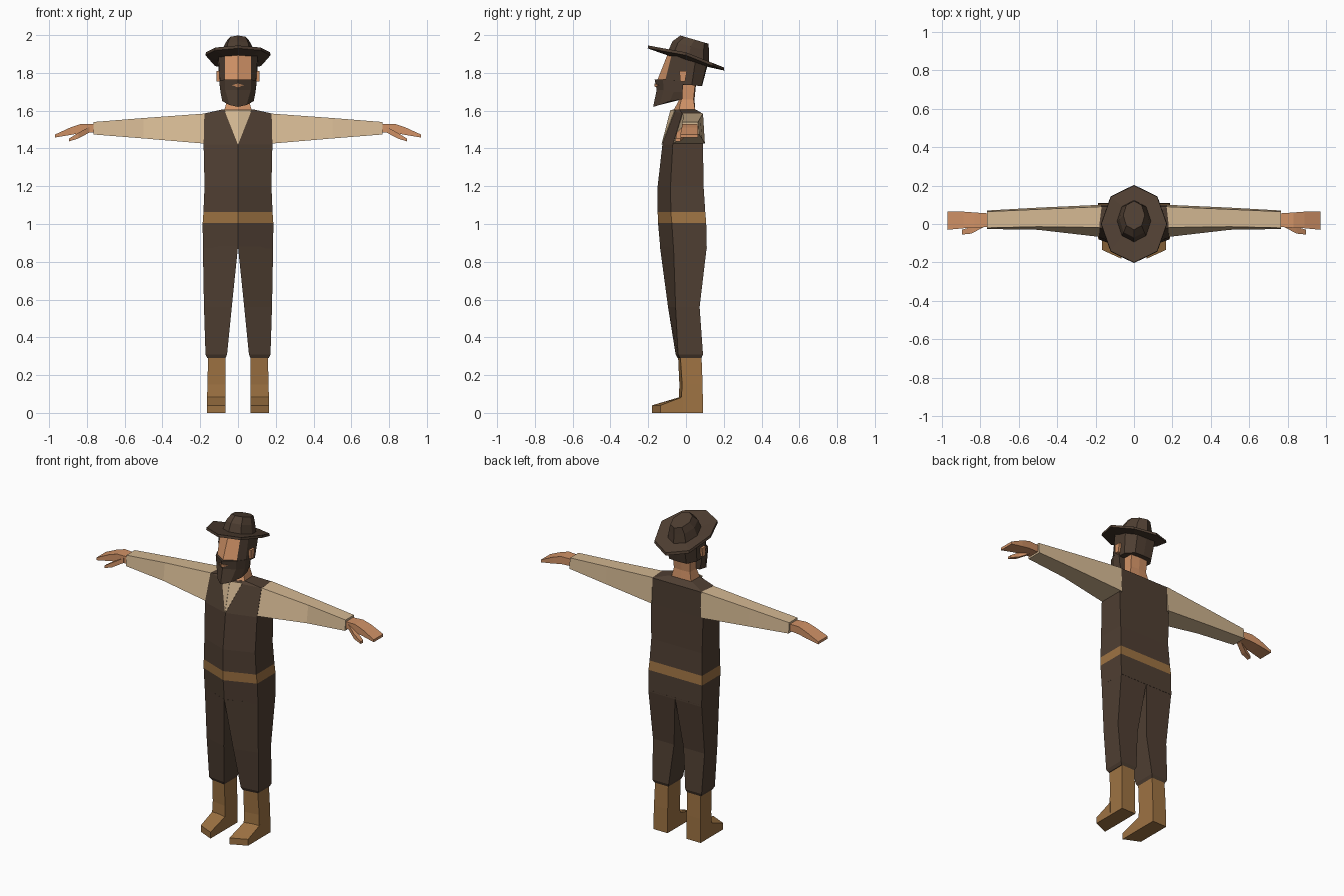
import bpy, bmesh, math

if "Cube" in bpy.data.objects:
    bpy.data.objects.remove(bpy.data.objects["Cube"])


def material(name, rgb):
    m = bpy.data.materials.new(name)
    m.diffuse_color = (*rgb, 1)
    m.use_nodes = True
    m.node_tree.nodes["Principled BSDF"].inputs["Base Color"].default_value = m.diffuse_color
    return m


BROWN = material("dark brown cloth", (0.078, 0.049, 0.032))
LEATHER = material("tan leather", (0.34, 0.17, 0.055))
LINEN = material("cream linen", (0.66, 0.48, 0.29))
SKIN = material("skin", (0.64, 0.29, 0.135))


def finish(name, bm, mats, mirror):
    bmesh.ops.recalc_face_normals(bm, faces=bm.faces)
    me = bpy.data.meshes.new(name)
    bm.to_mesh(me)
    bm.free()
    for m in mats:
        me.materials.append(m)
    ob = bpy.data.objects.new(name, me)
    bpy.context.collection.objects.link(ob)
    if mirror:
        mod = ob.modifiers.new("mirror", 'MIRROR')
        mod.use_mirror_merge = False
    return ob


def loft(name, rings, mats, rule=None, mirror=False):
    """Skin a stack of equal-count rings, capped at both ends."""
    bm = bmesh.new()
    vs = [[bm.verts.new(p) for p in r] for r in rings]
    n = len(rings[0])
    for i in range(len(vs) - 1):
        for j in range(n):
            k = (j + 1) % n
            f = bm.faces.new((vs[i][j], vs[i][k], vs[i + 1][k], vs[i + 1][j]))
            if rule:
                f.material_index = rule(i, j, n)
    bm.faces.new(vs[0])
    bm.faces.new(vs[-1])
    return finish(name, bm, mats, mirror)


def plate(name, tris, mat):
    bm = bmesh.new()
    for t in tris:
        bm.faces.new([bm.verts.new(p) for p in t])
    ob = finish(name, bm, [mat], False)
    mod = ob.modifiers.new("thickness", 'SOLIDIFY')
    mod.thickness, mod.offset = 0.004, 0
    return ob


def sym(half):
    """Close a half ring (first and last points on x = 0) by reflection."""
    return half + [(-x, y, z) for x, y, z in half[-2:0:-1]]


def box_x(x, z0, z1, front_low, front_top, back_low, back_top):
    return [(x, front_low, z0), (x, back_low, z0), (x, back_top, z1), (x, front_top, z1)]


def quad_z(z, x0, x1, inner_front, outer_front, back):
    return [(x0, inner_front, z), (x1, outer_front, z), (x1, back, z), (x0, back, z)]


# Torso with front ridge and belt band
levels = [(0.87, .186, -.136, -.066, .11), (1.005, .187, -.148, -.075, .107),
          (1.063, .183, -.15, -.08, .102), (1.2, .177, -.15, -.082, .093),
          (1.42, .182, -.125, -.07, .09)]
rings = [sym([(0, f, z), (w, c, z), (w, b, z), (0, b, z)]) for z, w, f, c, b in levels]
rings.append(sym([(0, -.078, 1.6), (.178, -.02, 1.585), (.178, .09, 1.583), (0, .09, 1.583)]))
rings.append(sym([(0, -.07, 1.607), (.08, -.035, 1.607), (.08, .05, 1.607), (0, .05, 1.607)]))
loft("vest_and_belt", rings, [BROWN, LEATHER], lambda i, j, n: 1 if i == 1 else 0)

# Shirt front showing in the vest opening
plate("shirt_front", [[(0, -.128, 1.42), (s * .072, -.058, 1.603), (0, -.081, 1.603)]
                      for s in (1, -1)], LINEN)

# Trouser legs with tucked hems
loft("trouser_leg", [quad_z(.88, 0, .186, -.138, -.066, .11),
                     quad_z(.56, .033, .18, -.095, -.055, .072),
                     quad_z(.31, .058, .172, -.055, -.042, .09),
                     quad_z(.29, .066, .162, -.045, -.032, .082)],
     [BROWN], mirror=True)

# Boots
loft("boot_shaft", [quad_z(0, .066, .165, -.04, -.03, .09),
                    quad_z(.15, .066, .162, -.035, -.02, .088),
                    quad_z(.3, .066, .158, -.042, -.03, .082)],
     [LEATHER], mirror=True)


def foot_ring(yi, yo, h):
    return [(.066, yi, 0), (.165, yo, 0), (.165, yo, h), (.066, yi, h)]


loft("boot_foot", [foot_ring(-.02, -.015, .09), foot_ring(-.045, -.03, .08),
                   foot_ring(-.18, -.135, .04)], [LEATHER], mirror=True)

# Sleeves
loft("sleeve", [box_x(.17, 1.425, 1.585, -.068, -.018, .1, .09),
                box_x(.5, 1.453, 1.561, -.03, -.014, .085, .076),
                box_x(.765, 1.474, 1.54, -.026, -.02, .07, .064)],
     [LINEN], mirror=True)

# Hands
loft("hand", [box_x(.755, 1.485, 1.528, -.015, -.015, .055, .055),
              box_x(.83, 1.482, 1.53, -.02, -.02, .06, .06),
              box_x(.885, 1.472, 1.512, -.022, -.022, .064, .064),
              box_x(.968, 1.458, 1.474, -.03, -.03, .064, .064)],
     [SKIN], mirror=True)
loft("thumb", [box_x(.785, 1.485, 1.515, -.018, -.018, .015, .015),
               box_x(.845, 1.453, 1.483, -.05, -.05, -.015, -.015),
               box_x(.895, 1.437, 1.452, -.055, -.055, -.03, -.03)],
     [SKIN], mirror=True)

# Neck
loft("neck", [sym([(0, -.072, 1.59), (.076, -.04, 1.59), (.072, .05, 1.59), (0, .05, 1.59)]),
              sym([(0, -.035, 1.66), (.056, -.025, 1.66), (.056, .04, 1.66), (0, .045, 1.66)]),
              sym([(0, -.03, 1.76), (.06, -.025, 1.76), (.06, .05, 1.76), (0, .055, 1.76)])],
     [SKIN])


# Head: skin on the front segments, hair on sides and back
def tilt(y):
    return 1.877 - .29 * y


low = [(0, -.16, 1.74), (.068, -.115, 1.74), (.094, -.06, 1.74),
       (.097, .03, 1.735), (.06, .082, 1.73), (0, .085, 1.73)]
top = [(x, y, tilt(y)) for x, y in
       [(0, -.095), (.07, -.075), (.104, -.045), (.106, .05), (.065, .11), (0, .115)]]
loft("head_and_hair", [sym(low), sym(top)], [BROWN, SKIN],
     lambda i, j, n: 1 if j in (0, 1, n - 1, n - 2) and j in (0, n - 1) else 0)

# Beard with moustache edge
loft("beard", [sym([(0, -.166, 1.765), (.07, -.122, 1.765), (.099, -.065, 1.76),
                    (.099, -.015, 1.75), (0, -.015, 1.75)]),
               sym([(0, -.155, 1.71), (.068, -.118, 1.71), (.093, -.065, 1.70),
                    (.093, -.018, 1.70), (0, -.018, 1.70)]),
               sym([(0, -.174, 1.62), (.045, -.14, 1.63), (.083, -.085, 1.65),
                    (.08, -.02, 1.66), (0, -.02, 1.66)])], [BROWN])
plate("mouth", [[(s * .032, -.143, 1.735), (0, -.163, 1.724), (0, -.166, 1.744)]
                for s in (1, -1)], SKIN)

# Ears
loft("ear", [[(x, -.035, 1.81), (x, .005, 1.81), (x, -.005, 1.755), (x, -.03, 1.755)]
             for x in (.09, .114)], [SKIN], mirror=True)


# Hat: tilted eight-sided brim, slightly curled at the sides, and tapered crown
def hat_ring(rx, ry, h, cy=0.0):
    pts = []
    for k in range(8):
        a = k * math.pi / 4
        x, y = rx * math.cos(a), cy + ry * math.sin(a)
        curl = .022 * max(0, abs(x) - .1) / .072
        pts.append((x, y, tilt(y) + h + curl))
    return pts


loft("hat", [hat_ring(.09, .11, -.012), hat_ring(.172, .203, -.006), hat_ring(.17, .2, .01),
             hat_ring(.088, .108, .016, .015), hat_ring(.076, .096, .07, .025),
             hat_ring(.056, .075, .112, .045)], [BROWN])
